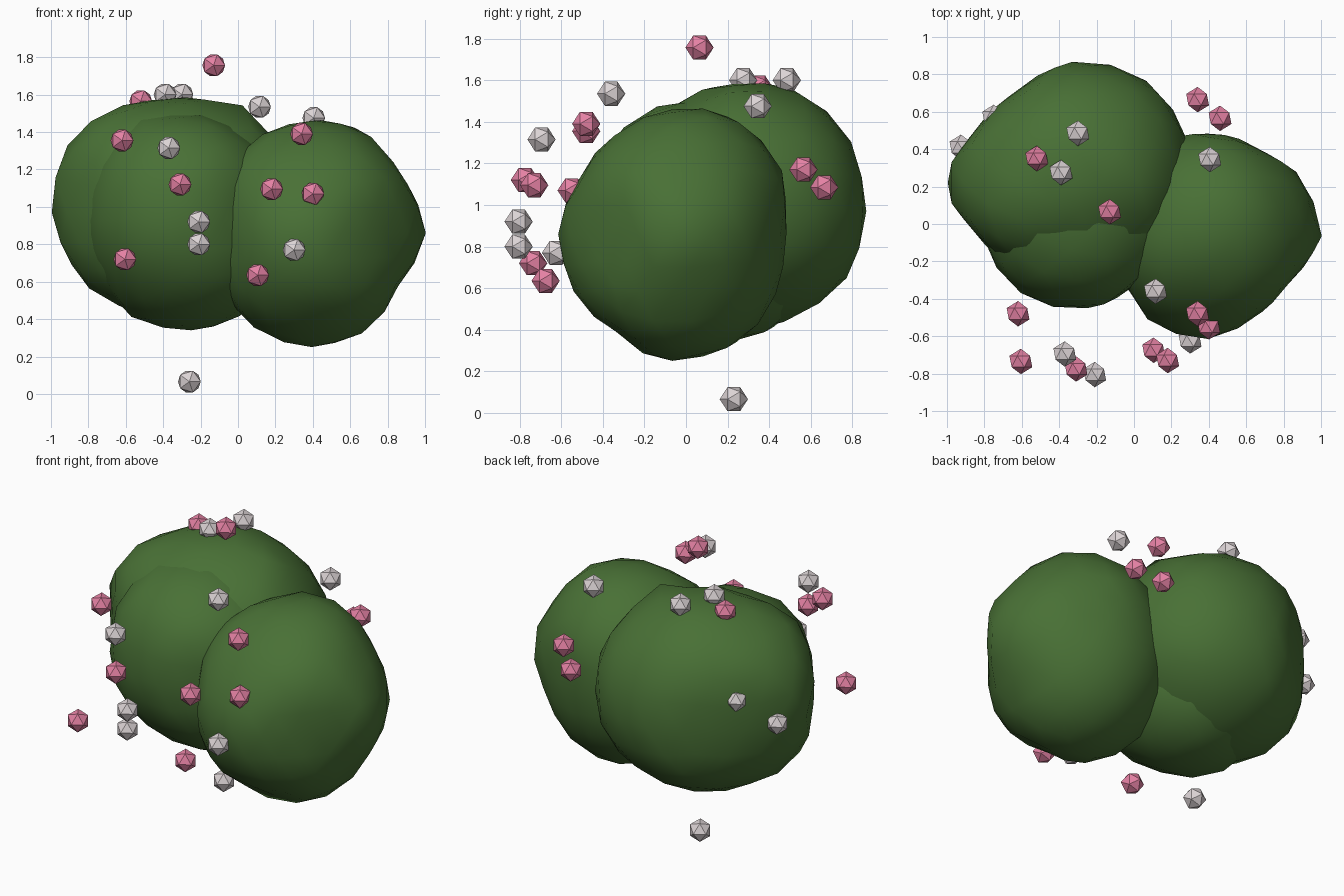
import bpy, bmesh, math
from mathutils import Matrix, Vector


def material(name, rgb):
    m = bpy.data.materials.new(name)
    m.diffuse_color = (*rgb, 1.0)
    return m


GREEN = material("leaf green", (0.066, 0.163, 0.036))
PINK = material("blossom pink", (0.78, 0.22, 0.37))
PALE = material("blossom pale grey", (0.72, 0.66, 0.67))


def finish(name, bm, mat, smooth):
    mesh = bpy.data.meshes.new(name)
    bm.to_mesh(mesh)
    bm.free()
    mesh.materials.append(mat)
    for p in mesh.polygons:
        p.use_smooth = smooth
    ob = bpy.data.objects.new(name, mesh)
    bpy.context.collection.objects.link(ob)
    return ob


def foliage(name, center, xz, xy, yz, bumps):
    """Lumpy ball: radii every 30 degrees round three cross-sections, plus bumps, blended."""
    controls = [(Vector(d).normalized(), r) for d, r in bumps]
    for (a, b), radii in (((0, 2), xz), ((0, 1), xy), ((1, 2), yz)):
        for k, r in enumerate(radii):
            d = Vector((0, 0, 0))
            d[a], d[b] = math.cos(k * math.pi / 6), math.sin(k * math.pi / 6)
            controls.append((d, r))
    bm = bmesh.new()
    bmesh.ops.create_icosphere(bm, subdivisions=3, radius=1.0)
    for v in bm.verts:
        u = v.co.normalized()
        weights = [(1.012 - u.dot(d)) ** -2 for d, r in controls]
        radius = sum(w * r for w, (d, r) in zip(weights, controls)) / sum(weights)
        v.co = Vector(center) + u * radius
    finish(name, bm, GREEN, True)


def blossom(name, center, mat):
    """Faceted bud with its pole along y."""
    bm = bmesh.new()
    bmesh.ops.create_icosphere(bm, subdivisions=1, radius=0.068)
    bm.transform(Matrix.Translation(center) @ Matrix.Rotation(math.radians(90), 4, 'X'))
    finish(name, bm, mat, False)


# Leaf masses
foliage("foliage_right", (0.395, -0.065, 0.86),
        (.61, .574, .606, .60, .59, .57, .57, .57, .592, .61, .60, .54),
        (.61, .59, .54, .545, .56, .56, .57, .51, .55, .55, .496, .49),
        (.55, .61, .635, .60, .535, .52, .55, .55, .545, .61, .615, .575),
        [((.22, .3, .92), .64), ((.7, -.15, .7), .575), ((.07, -.43, .9), .57),
         ((.85, .5, .16), .60), ((.76, .62, -.18), .555)])
foliage("foliage_back", (-0.33, 0.22, 0.97),
        (.65, .65, .68, .61, .64, .685, .665, .625, .585, .57, .58, .60),
        (.65, .665, .675, .645, .57, .58, .665, .57, .53, .53, .55, .60),
        (.65, .665, .67, .61, .58, .54, .53, .53, .56, .58, .595, .64),
        [((.22, .3, .92), .645), ((.68, .66, .33), .69), ((.54, .66, .52), .68),
         ((-.71, -.13, .70), .68), ((-.97, 0, .23), .695), ((.36, -.23, .9), .58)])
foliage("foliage_front", (-0.25, 0.12, 0.93),
        (.55, .53, .53, .575, .645, .60, .57, .58, .61, .59, .575, .55),
        (.55, .52, .50, .50, .50, .52, .57, .60, .605, .57, .51, .53),
        (.50, .52, .55, .575, .60, .60, .57, .57, .57, .59, .61, .56),
        [((-.36, -.62, .70), .645), ((-.16, -.55, .82), .615),
         ((-.53, -.65, .54), .64), ((.36, -.23, .9), .56)])

# Pink blossoms
pink = [(-.13, .065, 1.757), (-.52, .35, 1.565), (-.62, -.48, 1.355), (-.31, -.775, 1.12),
        (-.605, -.735, .72), (.34, -.48, 1.39), (.18, -.73, 1.095), (.40, -.55, 1.07),
        (.105, -.675, .635), (.34, .665, 1.085), (.46, .565, 1.17)]
for i, p in enumerate(pink):
    blossom(f"pink_blossom_{i + 1}", p, PINK)

# Pale blossoms
pale = [(-.39, .275, 1.60), (-.30, .485, 1.60), (.115, -.36, 1.535), (.405, .345, 1.475),
        (-.37, -.695, 1.315), (-.21, -.805, .92), (-.21, -.805, .80), (.30, -.625, .77),
        (-.26, .23, .066), (-.75, .57, 1.15), (-.925, .41, .99)]
for i, p in enumerate(pale):
    blossom(f"pale_blossom_{i + 1}", p, PALE)
